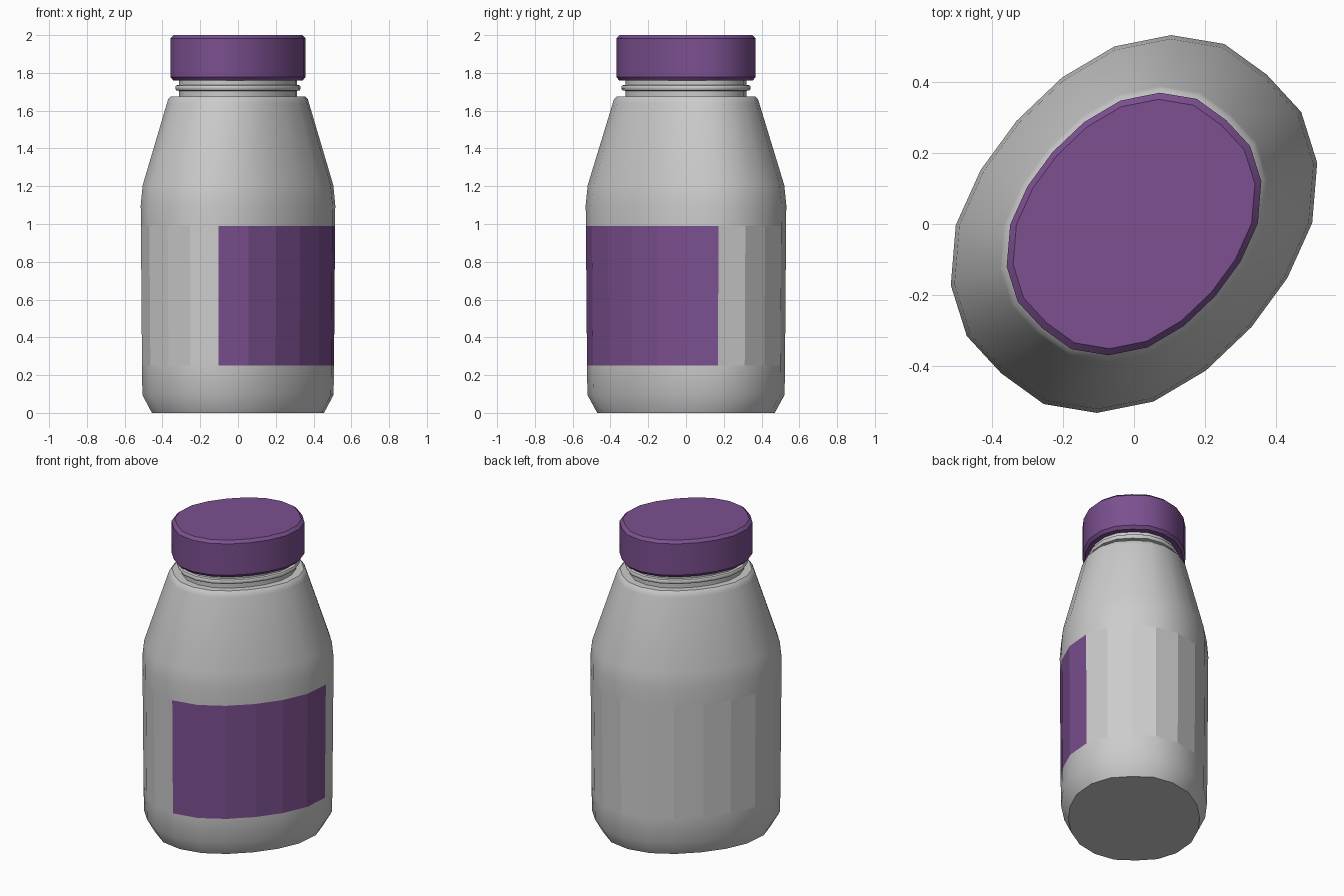
import bpy, bmesh, math

if "Cube" in bpy.data.objects:
    bpy.data.objects.remove(bpy.data.objects["Cube"])

# Half of the slanted oval cross-section; the other half is its point mirror
HALF = [(.515, .172), (.47, .315), (.373, .42), (.254, .506), (.104, .531),
        (-.055, .499), (-.202, .412), (-.33, .29), (-.431, .152), (-.501, -.003)]
OVAL = HALF + [(-x, -y) for x, y in HALF]
N = len(OVAL)


def loft(name, profile, materials, paint=None, flat_band=None):
    """Stack scaled ovals along z; profile is a list of (scale, z)."""
    bm = bmesh.new()
    rings = [[bm.verts.new((x * s, y * s, z)) for x, y in OVAL] for s, z in profile]
    bm.faces.new(rings[0][::-1])
    bm.faces.new(rings[-1])
    for r, (low, high) in enumerate(zip(rings, rings[1:])):
        for i in range(N):
            j = (i + 1) % N
            f = bm.faces.new((low[i], low[j], high[j], high[i]))
            f.smooth = r != flat_band
            if paint and r == paint[0] and i in paint[1]:
                f.material_index = 1
    bm.normal_update()
    for e in bm.edges:
        if e.calc_face_angle(0) > math.radians(35):
            e.smooth = False
    mesh = bpy.data.meshes.new(name)
    bm.to_mesh(mesh)
    bm.free()
    for m in materials:
        mesh.materials.append(m)
    obj = bpy.data.objects.new(name, mesh)
    bpy.context.collection.objects.link(obj)
    return obj


purple = bpy.data.materials.new("purple")
purple.diffuse_color = (.2, .08, .28, 1)
purple.use_nodes = True
purple.node_tree.nodes["Principled BSDF"].inputs["Base Color"].default_value = purple.diffuse_color

# Bottle body, with the label painted on six facets of the straight wall
body = [(.885, 0), (.983, .095), (.987, .25), (.998, .99), (1, 1.1), (.98, 1.205),
        (.73, 1.64), (.718, 1.66), (.69, 1.675), (.60, 1.675)]
loft("bottle_body", body, [None, purple], paint=(2, range(14, 20)), flat_band=2)

# Neck with a thread ridge
neck = [(.605, 1.67), (.605, 1.705), (.635, 1.708), (.645, 1.716), (.645, 1.726),
        (.635, 1.734), (.605, 1.737), (.605, 1.77)]
loft("neck", neck, [])

# Screw cap with chamfered rims
cap = [(.665, 1.76), (.695, 1.778), (.695, 1.982), (.66, 2.0)]
loft("cap", cap, [purple])
